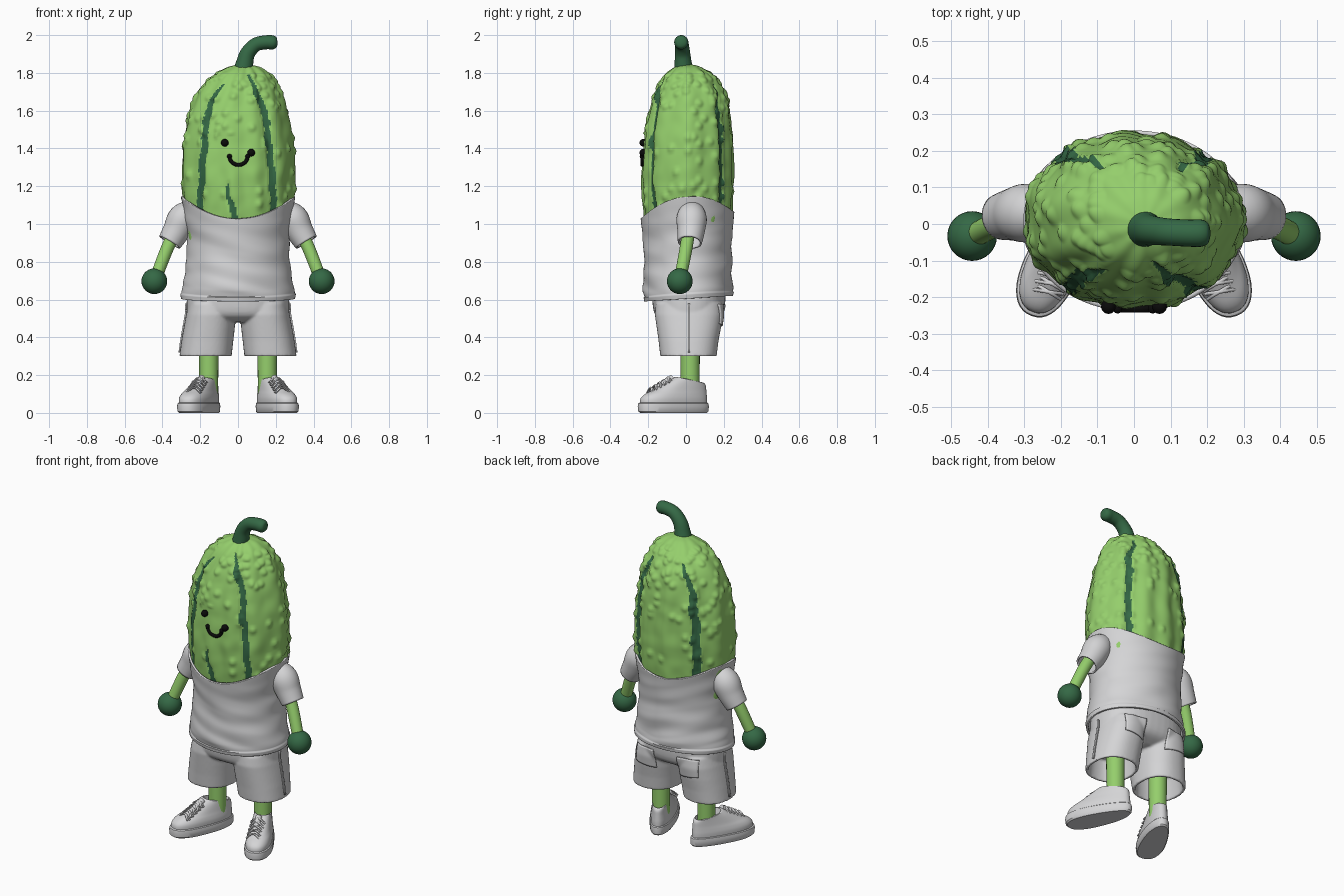
import bpy, bmesh, math, random
from math import sin, cos, pi, copysign
from mathutils import Vector, Matrix, noise, kdtree

random.seed(4)
if "Cube" in bpy.data.objects:
    bpy.data.objects.remove(bpy.data.objects["Cube"])


def material(name, rgb):
    m = bpy.data.materials.new(name)
    m.use_nodes = True
    m.diffuse_color = (*rgb, 1)
    shader = next(n for n in m.node_tree.nodes if n.type == 'BSDF_PRINCIPLED')
    shader.inputs["Base Color"].default_value = (*rgb, 1)
    shader.inputs["Roughness"].default_value = 0.7
    return m


LIGHT = material("light green", (0.30, 0.62, 0.15))
DARK = material("dark green", (0.035, 0.14, 0.06))
WHITE = material("off white", (0.66, 0.66, 0.67))
BLACK = material("black", (0.003, 0.003, 0.003))


def smooth(pts, n):
    """Catmull-Rom resampling of tuples of any length."""
    p = [pts[0]] + list(pts) + [pts[-1]]
    out = []
    for i in range(1, len(p) - 2):
        for k in range(n):
            t = k / n
            out.append(tuple(0.5 * (2*b + (c-a)*t + (2*a - 5*b + 4*c - d)*t*t + (3*b - a - 3*c + d)*t**3)
                             for a, b, c, d in zip(*p[i-1:i+3])))
    return out + [tuple(pts[-1])]


def ring(z, cx, hx, y0, y1, n=48, p=2.0):
    """Superellipse section lying flat at height z."""
    out = []
    for i in range(n):
        c, s = cos(2*pi*i/n), sin(2*pi*i/n)
        out.append(Vector((cx + hx*copysign(abs(c)**(2/p), c),
                           (y0+y1)/2 + (y1-y0)/2*copysign(abs(s)**(2/p), s), z)))
    return out


def loft(bm, rings, caps=(True, True)):
    vs = [[bm.verts.new(v) for v in r] for r in rings]
    n = len(vs[0])
    for a, b in zip(vs, vs[1:]):
        for i in range(n):
            bm.faces.new((a[i], a[(i+1) % n], b[(i+1) % n], b[i]))
    for r, cap in zip((vs[0], vs[-1]), caps):
        if cap:
            bm.faces.new(r)


def tube(bm, pts, steps=5, n=16, caps=(True, True), mat=Matrix()):
    """Round tube through (x, y, z, radius) points."""
    path = smooth(pts, steps)
    rings = []
    for i, q in enumerate(path):
        t = (Vector(path[min(i+1, len(path)-1)][:3]) - Vector(path[max(i-1, 0)][:3])).normalized()
        u = t.cross(Vector((0, 1, 0))).normalized()
        v = t.cross(u)
        rings.append([mat @ (Vector(q[:3]) + q[3]*(u*cos(2*pi*k/n) + v*sin(2*pi*k/n))) for k in range(n)])
    loft(bm, rings, caps)


def finish(bm, name, mats, mirror=False, solid=0, angle=45):
    bmesh.ops.recalc_face_normals(bm, faces=bm.faces)
    me = bpy.data.meshes.new(name)
    bm.to_mesh(me)
    bm.free()
    for m in mats:
        me.materials.append(m)
    me.shade_smooth()
    me.set_sharp_from_angle(angle=math.radians(angle))
    ob = bpy.data.objects.new(name, me)
    bpy.context.scene.collection.objects.link(ob)
    if mirror:
        ob.modifiers.new("mirror", 'MIRROR').use_mirror_merge = False
    if solid:
        ob.modifiers.new("thickness", 'SOLIDIFY').thickness = solid
    return ob


def ball(bm, loc, r, seg=32):
    bmesh.ops.create_uvsphere(bm, u_segments=seg, v_segments=seg//2, radius=r, matrix=Matrix.Translation(loc))


# Gourd body: z, centre x, half width, front y, back y
BODY = smooth([(.75, 0, .24, -.17, .19), (1.0, 0, .275, -.215, .235), (1.2, 0, .298, -.232, .25),
               (1.4, 0, .293, -.225, .247), (1.55, 0, .268, -.205, .235), (1.67, .005, .233, -.17, .213),
               (1.75, .015, .185, -.135, .175), (1.8, .025, .135, -.1, .125), (1.83, .03, .085, -.06, .08),
               (1.845, .03, .025, -.02, .03)], 14)
# Stripes: side (front -1, back 1) and path of z, x
STRIPES = [(-1, [(1.0, -.205), (1.2, -.195), (1.4, -.18), (1.55, -.165), (1.66, -.135), (1.74, -.08)]),
           (-1, [(1.0, .19), (1.2, .185), (1.4, .165), (1.55, .15), (1.68, .105), (1.79, .055)]),
           (-1, [(1.0, -.02), (1.08, -.025), (1.15, -.055), (1.22, -.05)]),
           (1, [(1.0, -.19), (1.2, -.205), (1.4, -.195), (1.6, -.17), (1.75, -.09)]),
           (1, [(1.0, .17), (1.2, .2), (1.4, .195), (1.6, .18), (1.74, .12)])]


def on_stripe(v):
    for side, path in STRIPES:
        if v.y * side < 0 or not path[0][0] < v.z < path[-1][0]:
            continue
        for (za, xa), (zb, xb) in zip(path, path[1:]):
            if za <= v.z <= zb:
                x = xa + (xb-xa)*(v.z-za)/(zb-za) + .012*noise.noise(Vector((xa, side, v.z*14)))
                w = .007 + .01*min(1, (path[-1][0]-v.z)/.12) + .004*noise.noise(Vector((side, xb, v.z*25)))
                if abs(v.x - x) < w:
                    return True
    return False


warts = kdtree.KDTree(190)
for i in range(190):
    row = random.choice(BODY[20:100])
    warts.insert(random.choice(ring(*row)), i)
warts.balance()


def bumpy(v, row):
    out = Vector(((v.x-row[1])/row[2]**2, v.y/row[4]**2, .8 if row[0] > 1.75 else 0)).normalized()
    ang = math.atan2(v.y, v.x - row[1])
    fade = min(1, row[2]/.2)
    d = .005*fade*cos(11*ang + 1.5*noise.noise(v*4)) + .005*noise.noise(v*13)
    if not (v.y < 0 and abs(v.x) < .11 and 1.28 < v.z < 1.47):
        dist = warts.find(v)[2]
        d += .011*max(0, 1 - (dist/.03)**2)**2
    return v + out*(d - (.006 if on_stripe(v) else 0))


bm = bmesh.new()
loft(bm, [[bumpy(v, r) for v in ring(*r, n=200)] for r in BODY])
for f in bm.faces:
    f.material_index = int(on_stripe(f.calc_center_median()))
finish(bm, "gourd_body", [LIGHT, DARK], angle=80)

# Stem
bm = bmesh.new()
tube(bm, [(.025, -.01, 1.79, .056), (.035, -.015, 1.85, .046), (.052, -.018, 1.905, .04), (.095, -.022, 1.95, .037),
          (.15, -.025, 1.962, .037), (.185, -.025, 1.961, .037), (.203, -.025, 1.96, .027), (.209, -.025, 1.96, .008)],
     n=24)
finish(bm, "stem", [DARK], angle=80)

# Face
bm = bmesh.new()
for x, z in ((-.07, 1.43), (.07, 1.378)):
    ball(bm, (x, -.226, z), .02)
finish(bm, "eyes", [BLACK])
bm = bmesh.new()
arc = [(.003 + .048*cos(a), -.232, 1.358 + .045*sin(a), .01) for a in [pi*(1.0 + k/8) for k in range(9)]]
tube(bm, arc, steps=3, n=12)
for q in (arc[0], arc[-1]):
    ball(bm, q[:3], .013, 16)
finish(bm, "smile", [BLACK])

# Shirt: height fraction, half width, front y, back y
bm = bmesh.new()
rings = []
for t, hx, y0, y1 in smooth([(0, .296, -.215, .243), (.1, .298, -.222, .247), (.3, .278, -.224, .243),
                             (.6, .27, -.224, .243), (.85, .288, -.234, .25), (1, .303, -.24, .256)], 12):
    row = []
    for i, v in enumerate(ring(0, 0, hx, y0, y1, n=96)):
        a = 2*pi*i/96
        low, high = .605 + .015*sin(a), 1.028 + .115*cos(a)**2 + .035*max(0, sin(a))
        v.z = low + (high-low)*t
        fold = noise.noise(Vector((v.x*4, v.y*4, v.z*13 + v.x*3))) * .014 * max(0, 1 - t)**.5
        hem = .006 if t < .055 else 0
        v += Vector((v.x, v.y, 0)).normalized() * (fold*min(1, t*8) + hem)
        row.append(v)
    rings.append(row)
loft(bm, rings, (False, False))
finish(bm, "shirt", [WHITE], solid=.012, angle=60)

# Sleeves, arms and hands
bm = bmesh.new()
tube(bm, [(.235, .03, 1.075, .06), (.29, .03, 1.03, .08), (.325, .027, .965, .073), (.362, .02, .903, .064)],
     n=32, caps=(True, False))
finish(bm, "sleeves", [WHITE], True, .01)
bm = bmesh.new()
tube(bm, [(.31, .02, 1.0, .034), (.375, .0, .87, .034), (.44, -.033, .7, .032)], n=24)
finish(bm, "arms", [LIGHT], True)
bm = bmesh.new()
ball(bm, (.443, -.033, .697), .068)
finish(bm, "hands", [DARK], True)

# Shorts: hips and two hollow legs fused together
bm = bmesh.new()
hips = smooth([(.48, 0, .2, -.1, .12), (.51, 0, .262, -.155, .18), (.56, 0, .272, -.175, .205),
               (.66, 0, .268, -.18, .21)], 4)
loft(bm, [ring(*r, p=2.4) for r in hips])
leg = [(.43, .165, .112, -.115, .14), (.3, .172, .122, -.12, .146), (.3, .172, .138, -.136, .162),
       (.38, .162, .137, -.145, .172), (.45, .152, .135, -.155, .185), (.52, .143, .131, -.165, .195),
       (.58, .138, .122, -.16, .19)]
for side in (1, -1):
    loft(bm, [ring(z, side*cx, hx, y0, y1, p=2.3) for z, cx, hx, y0, y1 in leg])
shorts = finish(bm, "shorts", [WHITE])
fuse = shorts.modifiers.new("fuse", 'REMESH')
fuse.mode, fuse.voxel_size, fuse.use_smooth_shade = 'VOXEL', .007, True
relax = shorts.modifiers.new("relax", 'SMOOTH')
relax.factor, relax.iterations = .5, 4


def cloth_patch(name, corners, axis):
    """Flat piece draped onto the shorts along one axis."""
    bm = bmesh.new()
    bm.faces.new([bm.verts.new(c) for c in corners])
    bmesh.ops.subdivide_edges(bm, edges=bm.edges, cuts=11, use_grid_fill=True)
    ob = finish(bm, name, [WHITE], True)
    wrap = ob.modifiers.new("drape", 'SHRINKWRAP')
    wrap.target, wrap.wrap_method, wrap.offset = shorts, 'PROJECT', .004
    wrap.use_negative_direction, wrap.use_positive_direction = True, True
    setattr(wrap, "use_project_" + axis, True)
    thick = ob.modifiers.new("thickness", 'SOLIDIFY')
    thick.thickness, thick.offset = .008, 0


cloth_patch("back_pockets", [(.08, .3, .575), (.08, .3, .47), (.145, .3, .445), (.21, .3, .47), (.21, .3, .575)][::-1][:2]
            + [(.08, .3, .455), (.08, .3, .575)][:2], 'y')
cloth_patch("side_seams", [(.4, .01, .32), (.4, .022, .32), (.4, .022, .58), (.4, .01, .58)], 'x')

# Legs
bm = bmesh.new()
loft(bm, [ring(z, .155, r, .022-r, .022+r, n=24) for z, r in ((.1, .05), (.3, .051), (.45, .052))])
finish(bm, "legs", [LIGHT], True)

# Shoes, toes turned out
TURN = Matrix.Translation((.2, -.065, 0)) @ Matrix.Rotation(math.radians(20), 4, 'Z')


def foot_ring(z, front, back, half, drop=0):
    out = ring(z, 0, half, front, back, p=2.3)
    for v in out:
        v.x = v.x*(.93 - .9*v.y) - .012*sin(v.y*8)
        v.z -= drop*max(0, v.y)/.18
    return [TURN @ v for v in out]


bm = bmesh.new()
loft(bm, [foot_ring(*r) for r in ((0, -.19, .19, .074), (.008, -.2, .198, .08), (.035, -.203, .2, .082),
                                  (.05, -.2, .198, .08), (.054, -.193, .192, .075))])
finish(bm, "shoe_soles", [WHITE], True, angle=35)
bm = bmesh.new()
upper = smooth([(.045, -.192, .19, .074, 0), (.075, -.188, .19, .075, 0), (.098, -.165, .188, .071, 0),
                (.12, -.12, .186, .065, 0), (.15, -.065, .184, .06, .01), (.175, -.02, .18, .057, .025),
                (.19, .005, .175, .056, .035)], 4)
upper += [(.192, .015, .168, .05, .035), (.15, .03, .15, .045, .02)]
loft(bm, [foot_ring(*r) for r in upper])
finish(bm, "shoe_uppers", [WHITE], True)

# Tongue and laces
bm = bmesh.new()
tube(bm, [(-.01, -.09, .132, .014), (-.01, -.04, .16, .02), (-.01, -.002, .186, .018)], mat=TURN)
for k in range(5):
    y, z = -.125 + .024*k, .122 + .0135*k
    for tilt in (.008, -.008):
        tube(bm, [(-.048, y-tilt, z-.016, .005), (-.01, y, z+.012, .005), (.034, y+tilt, z-.016, .005)],
             steps=4, n=8, mat=TURN)
finish(bm, "tongues_and_laces", [WHITE], True)
